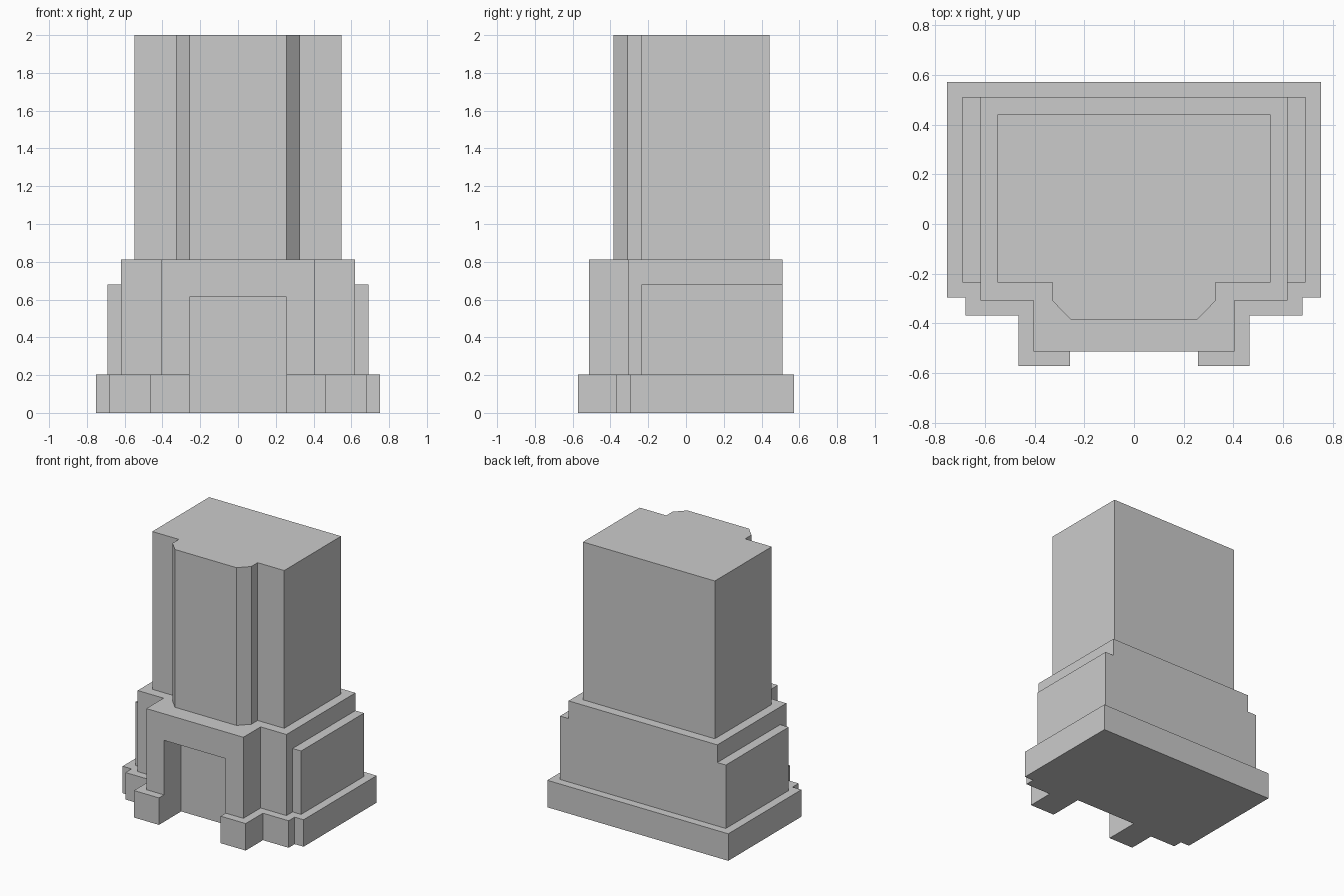
import bpy
import bmesh

if "Cube" in bpy.data.objects:
    bpy.data.objects.remove(bpy.data.objects["Cube"])


def prism(name, half, z0, z1):
    """Extrude a plan outline; half lists its right side from front to back and is mirrored in x."""
    outline = half + [(-x, y) for x, y in reversed(half)]
    bm = bmesh.new()
    face = bm.faces.new([bm.verts.new((x, y, z0)) for x, y in outline])
    new = bmesh.ops.extrude_face_region(bm, geom=[face])["geom"]
    top = [v for v in new if isinstance(v, bmesh.types.BMVert)]
    bmesh.ops.translate(bm, vec=(0, 0, z1 - z0), verts=top)
    bmesh.ops.recalc_face_normals(bm, faces=bm.faces)
    mesh = bpy.data.meshes.new(name)
    bm.to_mesh(mesh)
    bm.free()
    obj = bpy.data.objects.new(name, mesh)
    bpy.context.collection.objects.link(obj)
    return obj


def box(name, x0, x1, y0, y1, z0, z1):
    bpy.ops.mesh.primitive_cube_add(size=1, location=((x0 + x1) / 2, (y0 + y1) / 2, (z0 + z1) / 2))
    obj = bpy.context.object
    obj.name = name
    obj.scale = (x1 - x0, y1 - y0, z1 - z0)
    bpy.ops.object.transform_apply(location=False, rotation=False, scale=True)
    return obj


# Stepped plinth
plinth = prism("plinth", [(0.465, -0.573), (0.465, -0.368), (0.679, -0.368),
                          (0.679, -0.296), (0.753, -0.296), (0.753, 0.573)], 0, 0.203)

# Lower storey with projecting porch
lower = prism("lower_storey", [(0.404, -0.513), (0.404, -0.308),
                               (0.619, -0.308), (0.619, 0.512)], 0.203, 0.813)

# Tower with chamfered front bay
prism("tower", [(0.256, -0.384), (0.328, -0.31), (0.328, -0.235),
                (0.549, -0.235), (0.549, 0.441)], 0.813, 2.0)

# Side buttress blocks
for side, s in (("right", 1), ("left", -1)):
    a, b = sorted((s * 0.619, s * 0.69))
    box("buttress_" + side, a, b, -0.235, 0.512, 0.203, 0.68)

# Doorway recess cut through the porch and plinth
cutter = box("doorway_cutter", -0.257, 0.257, -0.8, -0.308, -0.2, 0.613)
cutter.hide_render = True
for obj in (plinth, lower):
    mod = obj.modifiers.new("doorway", "BOOLEAN")
    mod.operation = "DIFFERENCE"
    mod.solver = "EXACT"
    mod.object = cutter
    bpy.context.view_layer.objects.active = obj
    bpy.ops.object.modifier_apply(modifier=mod.name)
bpy.data.objects.remove(cutter)
